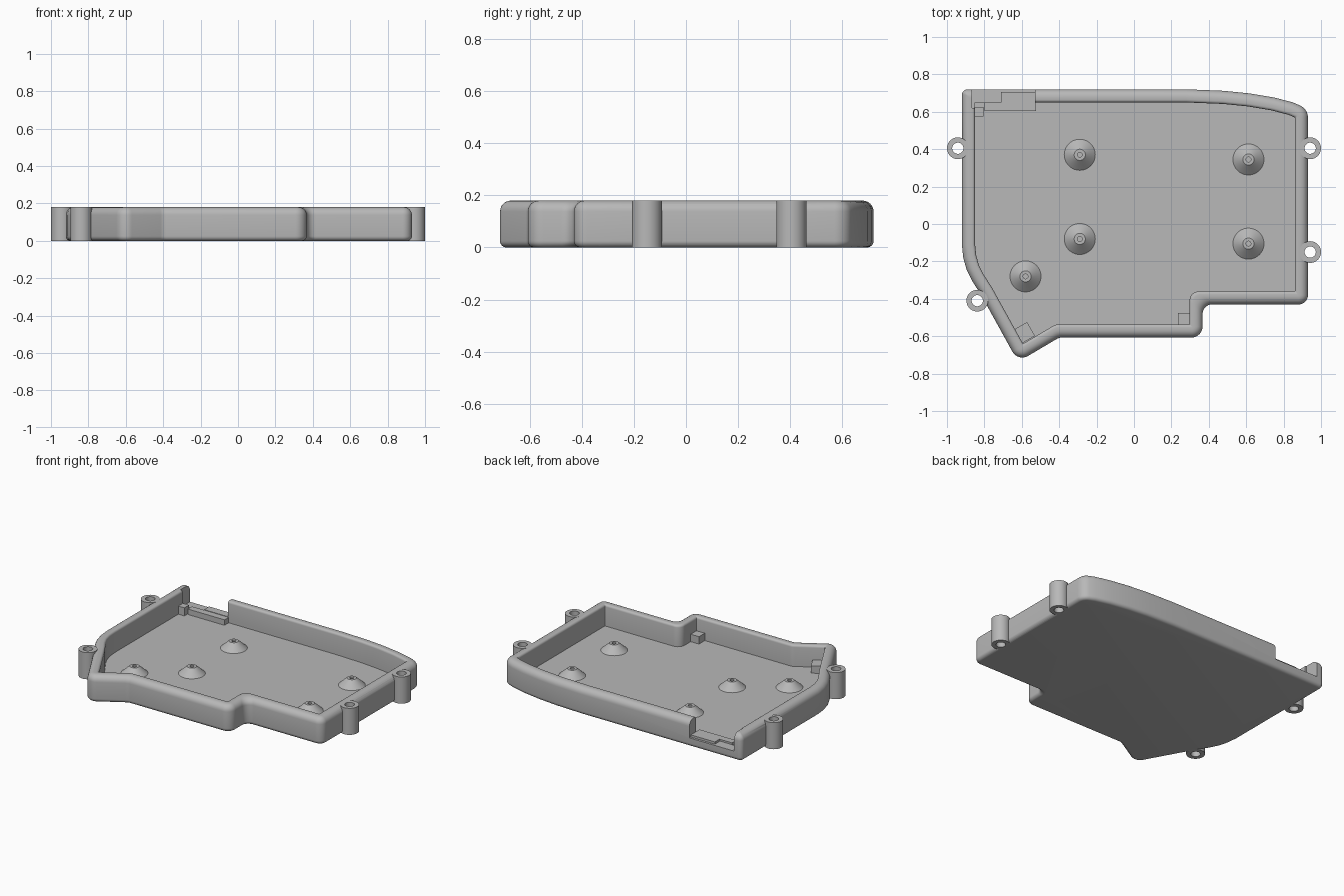
import bpy, bmesh, math
from mathutils import Vector, Matrix

cube = bpy.data.objects.get("Cube")
if cube:
    bpy.data.objects.remove(cube, do_unlink=True)

grey = bpy.data.materials.new("plain grey")
grey.use_nodes = True
grey.diffuse_color = (0.48, 0.48, 0.48, 1)
grey.node_tree.nodes["Principled BSDF"].inputs["Base Color"].default_value = grey.diffuse_color

HEIGHT, FLOOR, WALL = 0.18, 0.035, 0.07


def make(name, bm):
    bmesh.ops.recalc_face_normals(bm, faces=bm.faces[:])
    mesh = bpy.data.meshes.new(name)
    bm.to_mesh(mesh)
    bm.free()
    mesh.materials.append(grey)
    obj = bpy.data.objects.new(name, mesh)
    bpy.context.collection.objects.link(obj)
    return obj


def select(obj):
    bpy.ops.object.select_all(action='DESELECT')
    obj.select_set(True)
    bpy.context.view_layer.objects.active = obj


def smooth(obj):
    select(obj)
    bpy.ops.object.shade_smooth_by_angle(angle=math.radians(35))


def skin(bm, loops, closed=False):
    """Join equal-length vertex loops with quads."""
    pairs = list(zip(loops, loops[1:]))
    if closed:
        pairs.append((loops[-1], loops[0]))
    for a, b in pairs:
        n = len(a)
        for i in range(n):
            j = (i + 1) % n
            bm.faces.new((a[i], a[j], b[j], b[i]))


def lathe(name, profile, x, y, closed=False, sides=40):
    """Turn a (radius, z) profile about a vertical axis."""
    bm = bmesh.new()
    angles = [math.tau * i / sides for i in range(sides)]
    loops = [[bm.verts.new((x + r * math.cos(a), y + r * math.sin(a), z)) for a in angles]
             for r, z in profile]
    skin(bm, loops, closed)
    if not closed:
        bm.faces.new(loops[0])
        bm.faces.new(loops[-1])
    return make(name, bm)


def box(name, low, high, turn=0):
    low, high = Vector(low), Vector(high)
    bm = bmesh.new()
    bmesh.ops.create_cube(bm, size=1)
    bmesh.ops.scale(bm, vec=high - low, verts=bm.verts)
    bmesh.ops.rotate(bm, cent=(0, 0, 0), matrix=Matrix.Rotation(turn, 3, 'Z'), verts=bm.verts)
    bmesh.ops.translate(bm, vec=(low + high) / 2, verts=bm.verts)
    return make(name, bm)


# Tray outline, counter-clockwise: x, y, corner radius (0 = point on a curve)
OUTLINE = [
    (-0.92, 0.72, 0.03), (-0.92, -0.11, 0), (-0.913, -0.18, 0), (-0.895, -0.245, 0),
    (-0.865, -0.305, 0), (-0.82, -0.375, 0), (-0.62, -0.737, 0.06), (-0.40, -0.607, 0.06),
    (0.367, -0.607, 0.06), (0.367, -0.43, 0.05), (0.93, -0.43, 0.05), (0.93, 0.615, 0.07),
    (0.85, 0.65, 0), (0.75, 0.676, 0), (0.62, 0.698, 0), (0.48, 0.712, 0), (0.28, 0.72, 0),
]


def outline(inset):
    """Inset the outline, then round its corners."""
    pts = [Vector(p[:2]) for p in OUTLINE]
    n = len(pts)
    dirs = [(pts[(i + 1) % n] - pts[i]).normalized() for i in range(n)]
    result = []
    for i, p in enumerate(pts):
        d0, d1 = dirs[i - 1], dirs[i]
        n0, n1 = Vector((-d0.y, d0.x)), Vector((-d1.y, d1.x))
        bisector = (n0 + n1) / (1 + n0.dot(n1))
        corner = p + bisector * inset
        radius = OUTLINE[i][2]
        if not radius:
            result.append(corner)
            continue
        side = 1 if d0.x * d1.y - d0.y * d1.x > 0 else -1
        if side > 0:
            radius = max(radius - inset, 0.004)
        centre = corner + bisector * radius * side
        start = -n0 * side
        sweep = math.atan2(d0.x * d1.y - d0.y * d1.x, d0.dot(d1))
        for k in range(9):
            result.append(centre + Matrix.Rotation(sweep * k / 8, 2) @ start * radius)
    return result


# Tray: one wall section carried round the outline
def arc(cx, cz, r, a0, a1, steps=6):
    return [(cx + r * math.cos(math.radians(a0 + (a1 - a0) * k / steps)),
             cz + r * math.sin(math.radians(a0 + (a1 - a0) * k / steps))) for k in range(steps + 1)]


section = (arc(0.025, 0.025, 0.025, 270, 180) + arc(0.042, HEIGHT - 0.042, 0.042, 180, 90)
           + arc(WALL - 0.015, HEIGHT - 0.015, 0.015, 90, 0, 4) + [(WALL, FLOOR)])
bm = bmesh.new()
rings = [[bm.verts.new((p.x, p.y, z)) for p in outline(d)] for d, z in section]
skin(bm, rings)
bm.faces.new(rings[0])
bm.faces.new(rings[-1])
tray = make("tray", bm)

# Openings: back wall notch and the screw holes beside the wall
POSTS = [(-0.942, 0.405), (0.942, 0.405), (0.942, -0.15), (-0.838, -0.41)]
cutters = [box("notch_cutter", (-0.865, 0.62, 0.06), (-0.53, 0.8, 0.3))]
cutters += [lathe("hole_cutter", [(0.03, -0.1), (0.03, 0.3)], x, y) for x, y in POSTS]
for cutter in cutters:
    cutter.hide_render = True
    mod = tray.modifiers.new("cut", 'BOOLEAN')
    mod.operation = 'DIFFERENCE'
    mod.solver = 'EXACT'
    mod.object = cutter
    select(tray)
    bpy.ops.object.modifier_apply(modifier=mod.name)
    bpy.data.objects.remove(cutter, do_unlink=True)
smooth(tray)

# Screw posts outside the wall
for i, (x, y) in enumerate(POSTS):
    smooth(lathe(f"screw_post_{i + 1}",
                 [(0.03, 0), (0.058, 0), (0.058, HEIGHT), (0.03, HEIGHT)], x, y, closed=True))

# Conical standoffs on the floor, each with a small hole
for i, (x, y) in enumerate([(-0.29, 0.37), (0.612, 0.345), (-0.29, -0.08),
                            (0.612, -0.105), (-0.58, -0.28)]):
    smooth(lathe(f"standoff_{i + 1}",
                 [(0.083, FLOOR - 0.005), (0.083, FLOOR), (0.03, 0.083), (0.013, 0.083),
                  (0.013, 0.07)], x, y))

# Corner blocks and the sill pieces at the notch
box("corner_block_front", (0.235, -0.54, 0.03), (0.3, -0.475, 0.085))
box("corner_block_tip", (-0.63, -0.625, 0.03), (-0.545, -0.54, 0.085), math.radians(30))
box("sill_ridge", (-0.80, 0.605, 0.03), (-0.525, 0.65, 0.072))
box("sill_nub", (-0.855, 0.575, 0.03), (-0.805, 0.625, 0.09))
box("sill_step", (-0.71, 0.65, 0.05), (-0.525, 0.705, 0.075))
